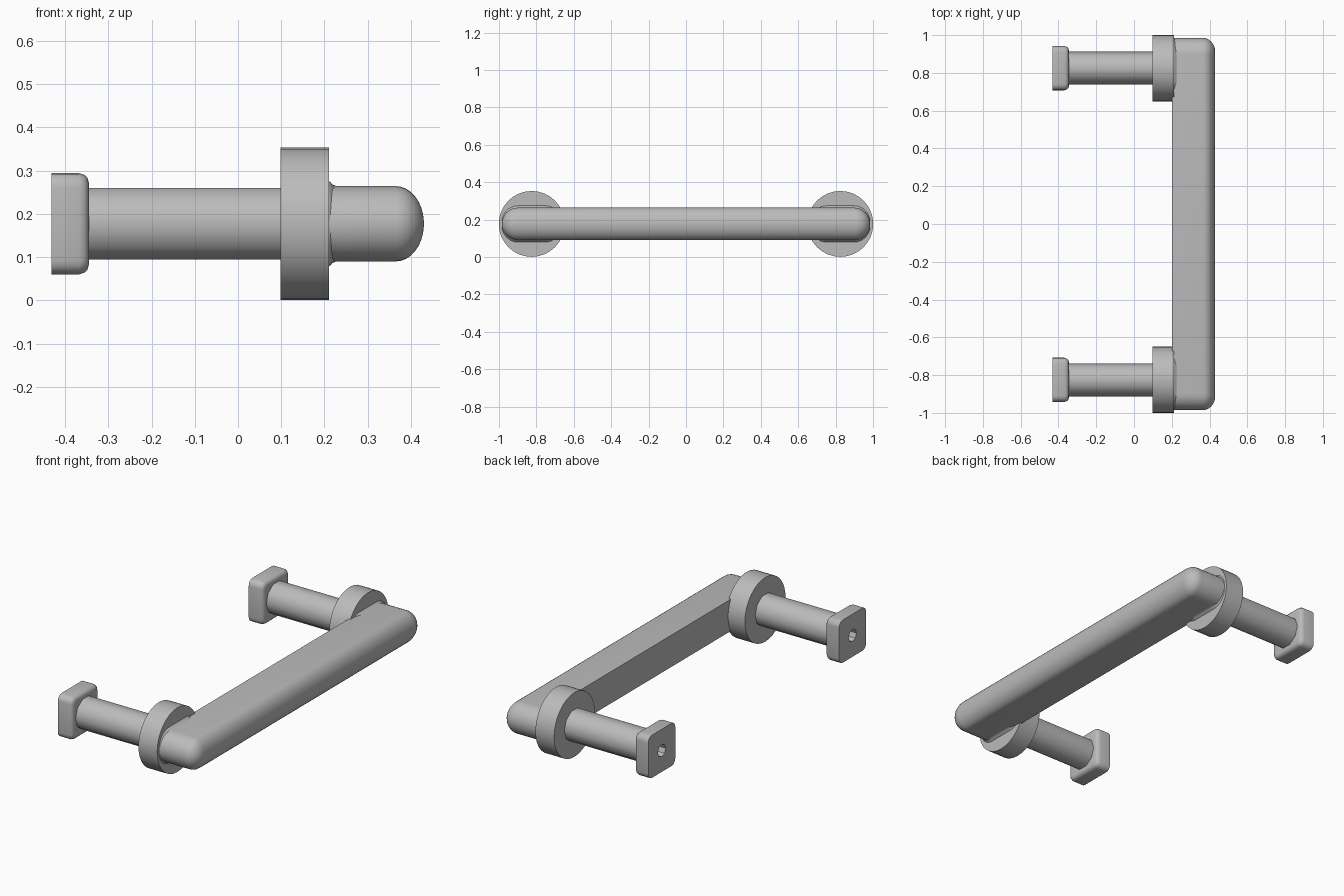
import bpy, bmesh
from math import sin, cos, pi, radians

if "Cube" in bpy.data.objects:
    bpy.data.objects.remove(bpy.data.objects["Cube"])

grey = bpy.data.materials.new("satin grey")
grey.use_nodes = True
grey.diffuse_color = (0.5, 0.5, 0.5, 1)
grey.node_tree.nodes["Principled BSDF"].inputs["Base Color"].default_value = (0.5, 0.5, 0.5, 1)

MID_Z = 0.177
POST_Y = 0.825


def rounded_rect(x, y, hy, hz, r, steps):
    """Rounded rectangle in the YZ plane."""
    pts = []
    for k, (sy, sz) in enumerate([(1, 1), (-1, 1), (-1, -1), (1, -1)]):
        for i in range(steps + 1):
            a = (k + i / steps) * pi / 2
            pts.append((x, y + sy * (hy - r) + r * cos(a), MID_Z + sz * (hz - r) + r * sin(a)))
    return pts


def polygon(x, y, r, sides):
    return [(x, y + r * cos(2 * pi * i / sides), MID_Z + r * sin(2 * pi * i / sides))
            for i in range(sides)]


def loft(name, rings):
    """Skin a closed solid through matching rings along X."""
    bm = bmesh.new()
    loops = [[bm.verts.new(p) for p in ring] for ring in rings]
    n = len(loops[0])
    for a, b in zip(loops, loops[1:]):
        for i in range(n):
            j = (i + 1) % n
            bm.faces.new((a[i], a[j], b[j], b[i]))
    bm.faces.new(loops[0])
    bm.faces.new(loops[-1])
    bmesh.ops.remove_doubles(bm, verts=bm.verts, dist=0.0002)
    bmesh.ops.recalc_face_normals(bm, faces=bm.faces)
    mesh = bpy.data.meshes.new(name)
    bm.to_mesh(mesh)
    bm.free()
    mesh.materials.append(grey)
    obj = bpy.data.objects.new(name, mesh)
    bpy.context.collection.objects.link(obj)
    return obj


def smooth(obj, angle=40):
    bpy.ops.object.select_all(action='DESELECT')
    obj.select_set(True)
    bpy.context.view_layer.objects.active = obj
    bpy.ops.object.shade_smooth_by_angle(angle=radians(angle))


def drill(obj, cutter):
    mod = obj.modifiers.new("screw hole", 'BOOLEAN')
    mod.operation = 'DIFFERENCE'
    mod.solver = 'EXACT'
    mod.object = cutter


# Grip bar: flat back, rounded ends and domed outer face
R = 0.087
rings = [rounded_rect(0.2, 0, 0.985, R, R, 8)]
for i in range(9):
    t = i / 8 * radians(86)
    inset = R * (1 - cos(t))
    rings.append(rounded_rect(0.365 + 0.065 * sin(t), 0, 0.985 - inset * 0.85,
                              R - inset, R - inset, 8))
smooth(loft("grip_bar", rings))

for side, sign in (("front", -1), ("back", 1)):
    y = sign * POST_Y
    # Round collar behind the bar
    smooth(loft(side + "_collar", [polygon(x, y, 0.176, 32) for x in (0.098, 0.211)]))

    # Small fillet where the bar meets the collar
    fillet = [rounded_rect(x, y, 0.149 + d, R + d, R, 8)
              for x, d in ((0.205, 0.012), (0.213, 0.01), (0.218, 0.004), (0.228, 0))]
    smooth(loft(side + "_fillet", fillet))

    # Faceted post and rounded square foot
    post = loft(side + "_post", [polygon(x, y, 0.087, 10) for x in (-0.36, 0.11)])
    foot = loft(side + "_foot", [rounded_rect(x, y, 0.117 - d, 0.117 - d, 0.032 - d * 0.5, 4)
                                 for x, d in ((-0.431, 0), (-0.367, 0), (-0.355, 0.004),
                                              (-0.348, 0.011), (-0.345, 0.022))])

    # Screw hole bored through the foot into the post
    cutter = loft(side + "_hole_cutter", [polygon(x, y, 0.034, 8) for x in (-0.5, -0.1)])
    cutter.hide_render = True
    cutter.hide_set(True)
    for part in (post, foot):
        drill(part, cutter)
        smooth(part)
